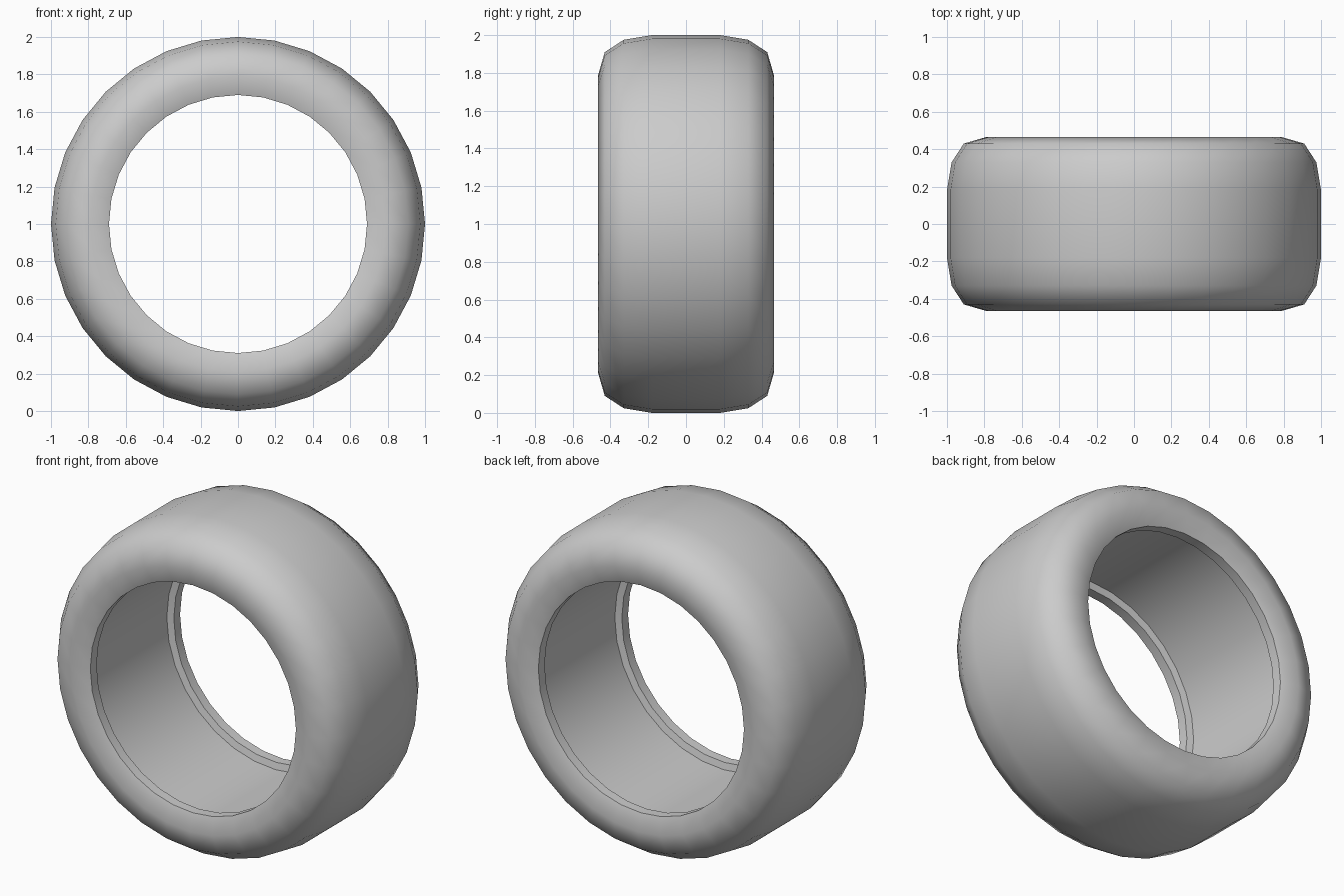
import bpy, bmesh
from math import sin, cos, pi

if "Cube" in bpy.data.objects:
    bpy.data.objects.remove(bpy.data.objects["Cube"])

SIDES = 32
# Half cross-section (y, radius): tread centre, shoulder, sidewall, bead, inner liner
half = [(0.18, 1.0), (0.33, 0.975), (0.43, 0.91), (0.465, 0.79),
        (0.43, 0.69), (0.37, 0.69), (0.36, 0.73)]
profile = half + [(-y, r) for y, r in reversed(half)]

# Tyre: closed profile revolved about the y axis
bm = bmesh.new()
rings = [[bm.verts.new((r * sin(2 * pi * i / SIDES), y, 1 + r * cos(2 * pi * i / SIDES)))
          for y, r in profile] for i in range(SIDES)]
n = len(profile)
for i in range(SIDES):
    a, b = rings[i], rings[(i + 1) % SIDES]
    for j in range(n):
        k = (j + 1) % n
        bm.faces.new((a[j], a[k], b[k], b[j]))
bmesh.ops.recalc_face_normals(bm, faces=bm.faces)
mesh = bpy.data.meshes.new("tyre")
bm.to_mesh(mesh)
bm.free()
tyre = bpy.data.objects.new("tyre", mesh)
bpy.context.collection.objects.link(tyre)
bpy.context.view_layer.objects.active = tyre
tyre.select_set(True)
bpy.ops.object.shade_smooth_by_angle(angle=0.8)
